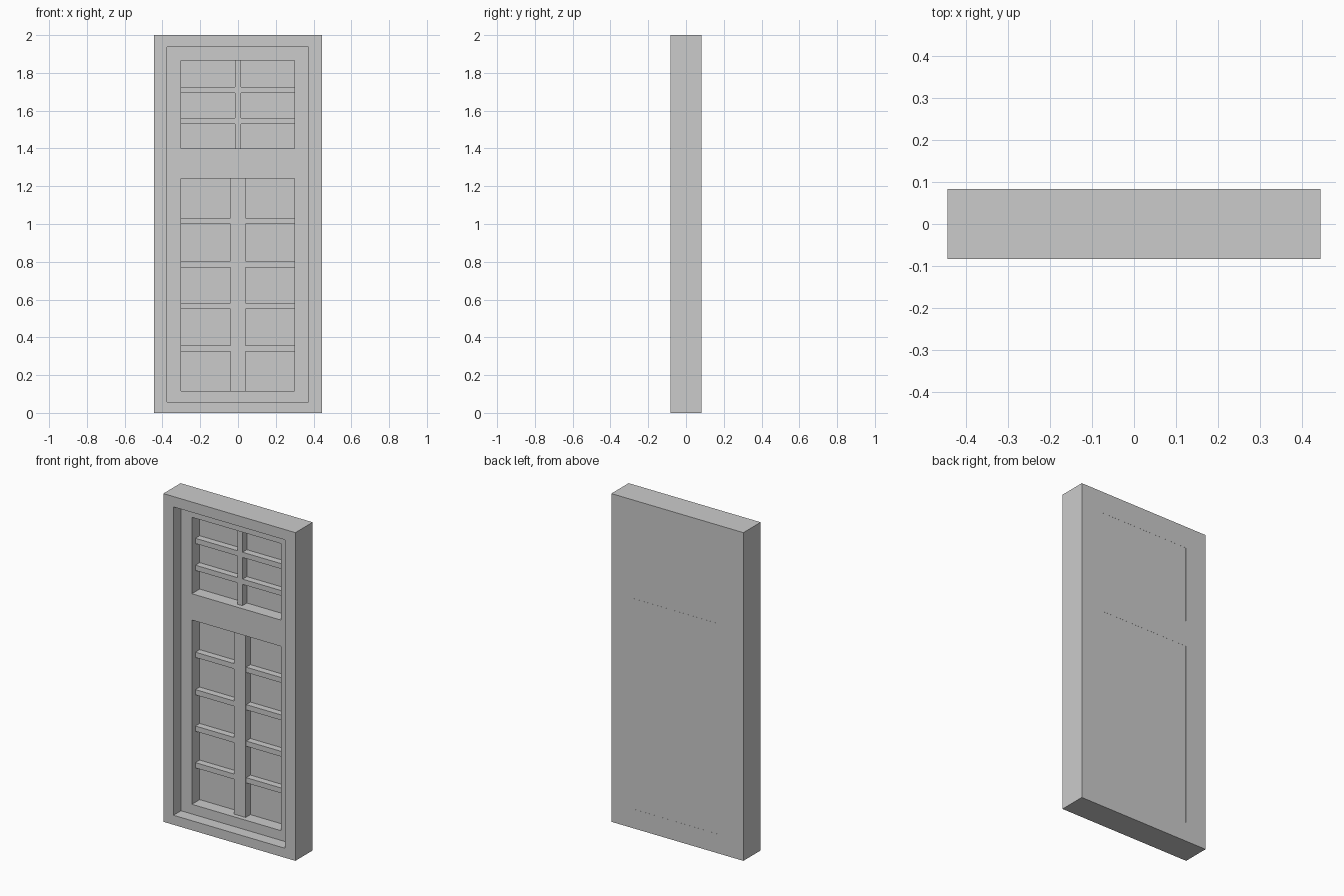
import bpy, bmesh

if "Cube" in bpy.data.objects:
    bpy.data.objects.remove(bpy.data.objects["Cube"])

BACK = 0.083


def finish(name, bm):
    bmesh.ops.recalc_face_normals(bm, faces=bm.faces)
    me = bpy.data.meshes.new(name)
    bm.to_mesh(me)
    bm.free()
    ob = bpy.data.objects.new(name, me)
    bpy.context.collection.objects.link(ob)
    return ob


def panel(name, xs, zs, holes, y0, y1):
    """Slab on an x/z grid, leaving out the hole cells."""
    bm = bmesh.new()
    v = [[bm.verts.new((x, y0, z)) for z in zs] for x in xs]
    for i in range(len(xs) - 1):
        for j in range(len(zs) - 1):
            if (i, j) not in holes:
                bm.faces.new((v[i][j], v[i + 1][j], v[i + 1][j + 1], v[i][j + 1]))
    bmesh.ops.recalc_face_normals(bm, faces=bm.faces)
    front = bm.faces[:]
    ext = bmesh.ops.extrude_face_region(bm, geom=front, use_keep_orig=True)
    moved = [g for g in ext["geom"] if isinstance(g, bmesh.types.BMVert)]
    bmesh.ops.translate(bm, verts=moved, vec=(0, y1 - y0, 0))
    return finish(name, bm)


def box(name, x0, x1, z0, z1, y0, y1):
    return panel(name, [x0, x1], [z0, z1], [], y0, y1)


# Outer frame
panel("outer_frame", [-0.445, -0.377, 0.374, 0.445], [0, 0.058, 1.937, 2.0],
      [(1, 1)], -BACK, BACK)

# Recessed inner frame with an upper and a lower opening
L, R = -0.303, 0.299
panel("inner_frame", [-0.377, L, R, 0.374],
      [0.058, 0.117, 1.24, 1.40, 1.866, 1.937], [(1, 1), (1, 3)], -0.011, BACK)

# Per opening: bottom, top, half width and front of the upright, crossbar heights
windows = {
    "upper": (1.40, 1.866, 0.016, 0.021, [1.545, 1.709]),
    "lower": (0.117, 1.24, 0.040, 0.018, [0.342, 0.565, 0.787, 1.015]),
}
GLASS = 0.064
for name, (z0, z1, half, front, bars) in windows.items():
    # Pane
    box(name + "_pane", L, R, z0, z1, GLASS, BACK - 0.0005)
    # Upright glazing bar
    box(name + "_upright", -half - 0.001, half - 0.001, z0, z1, front, GLASS + 0.002)
    # Horizontal glazing bars
    for i, z in enumerate(bars):
        box(f"{name}_crossbar_{i + 1}", L, R, z - 0.016, z + 0.016, 0.023, GLASS + 0.002)
